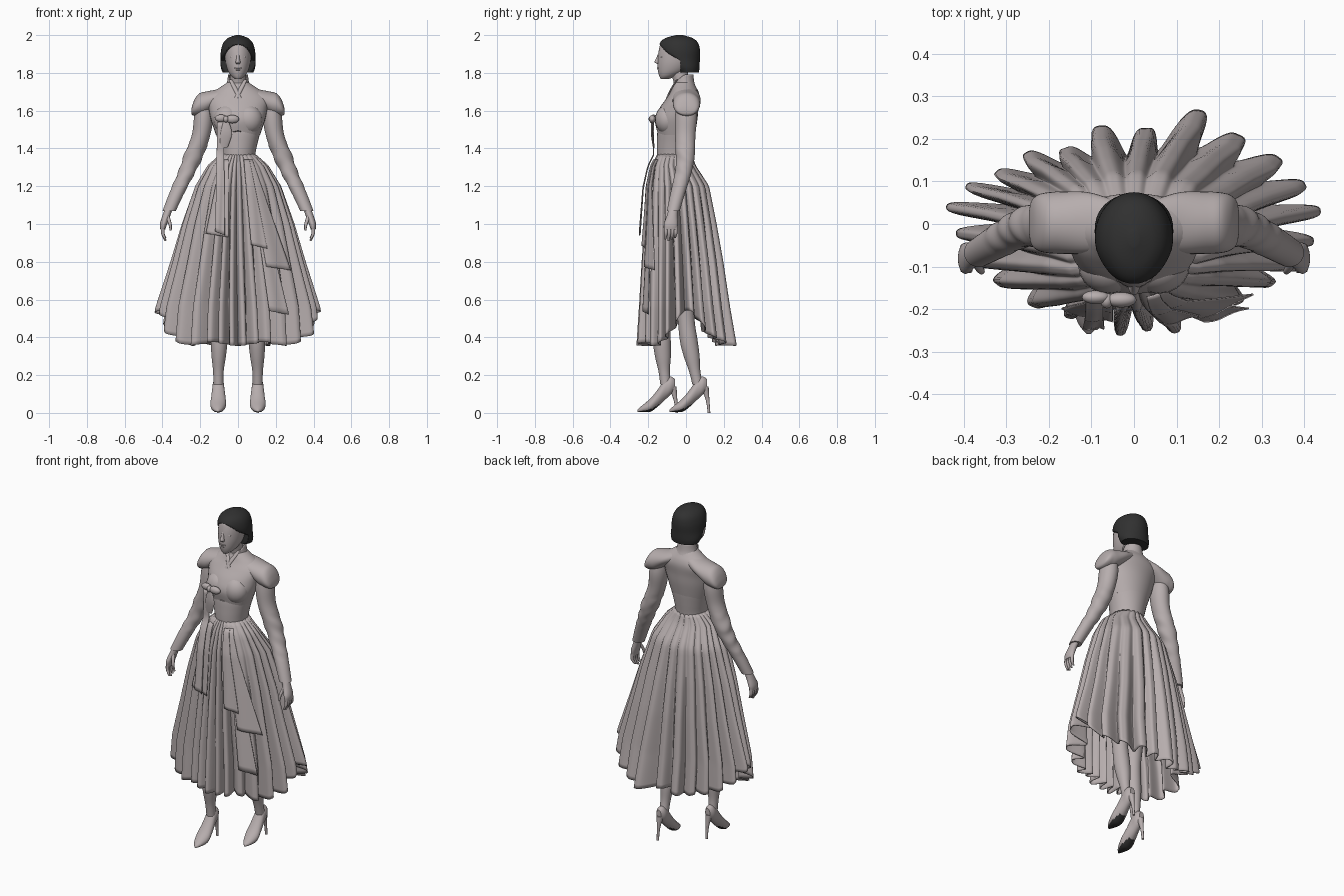
import bpy, bmesh
from math import sin, cos, pi, sqrt, radians, degrees
from mathutils import Vector

cube = bpy.data.objects.get("Cube")
if cube:
    bpy.data.objects.remove(cube, do_unlink=True)


def material(name, rgb):
    m = bpy.data.materials.new(name)
    m.use_nodes = True
    m.diffuse_color = (*rgb, 1)
    m.node_tree.nodes["Principled BSDF"].inputs["Base Color"].default_value = (*rgb, 1)
    return m


CLAY = material("warm grey", (0.47, 0.42, 0.42))
DARK = material("charcoal", (0.03, 0.03, 0.03))


def finish(name, bm, mat, thick=0):
    bmesh.ops.recalc_face_normals(bm, faces=bm.faces)
    me = bpy.data.meshes.new(name)
    bm.to_mesh(me)
    bm.free()
    me.materials.append(mat)
    ob = bpy.data.objects.new(name, me)
    bpy.context.collection.objects.link(ob)
    bpy.ops.object.select_all(action="DESELECT")
    ob.select_set(True)
    bpy.context.view_layer.objects.active = ob
    bpy.ops.object.shade_smooth_by_angle(angle=radians(50))
    if thick:
        s = ob.modifiers.new("thickness", "SOLIDIFY")
        s.thickness, s.offset = thick, 0
    return ob


def smooth_rows(rows, steps):
    """Catmull-Rom interpolation of ring parameters."""
    out = []
    for i in range(len(rows) - 1):
        a, b, c, d = (rows[max(0, min(len(rows) - 1, i + k))] for k in (-1, 0, 1, 2))
        for s in range(steps):
            t = s / steps
            out.append([0.5 * (2 * q + (r - p) * t + (2 * p - 5 * q + 4 * r - u) * t * t
                               + (3 * q - p - 3 * r + u) * t ** 3) for p, q, r, u in zip(a, b, c, d)])
    return out + [rows[-1]]


def skin(name, rings, mat, cap=True, thick=0):
    """Join closed rings of points into a surface."""
    bm = bmesh.new()
    rows = [[bm.verts.new(p) for p in ring] for ring in rings]
    n = len(rows[0])
    for lo, hi in zip(rows, rows[1:]):
        for j in range(n):
            bm.faces.new((lo[j], lo[(j + 1) % n], hi[(j + 1) % n], hi[j]))
    if cap:
        bm.faces.new(rows[0])
        bm.faces.new(rows[-1])
    return finish(name, bm, mat, thick)


ORDER = {"x": (2, 0, 1), "y": (0, 2, 1), "z": (0, 1, 2)}


def loft(name, rows, mat=CLAY, side=1, axis="z", fn=None, seg=32, steps=5, cap=True, thick=0):
    """Ellipse rings along an axis: (position, centre, centre, radius, radius)."""
    rings = []
    for h, c1, c2, r1, r2 in smooth_rows(rows, steps):
        ring = []
        for j in range(seg):
            t = 2 * pi * j / seg
            uvh = (c1 + r1 * cos(t), c2 + r2 * sin(t), h)
            p = Vector([uvh[i] for i in ORDER[axis]])
            if fn:
                p = fn(p)
            p.x *= side
            ring.append(p)
        rings.append(ring)
    return skin(name, rings, mat, cap, thick)


def ball(name, pos, scale, mat=CLAY):
    bm = bmesh.new()
    bmesh.ops.create_uvsphere(bm, u_segments=20, v_segments=12, radius=1)
    for v in bm.verts:
        v.co = Vector(a * b + c for a, b, c in zip(v.co, scale, pos))
    return finish(name, bm, mat)


# Skirt envelope: height, half width, front, back
ENVELOPE = [(1.37, .09, -.150, .03), (1.31, .16, -.18, .05), (1.2, .228, -.205, .125), (1.0, .30, -.22, .165),
            (.8, .36, -.235, .2), (.56, .438, -.25, .235), (.34, .475, -.265, .272)]
# Pleat ridges: direction in degrees, reach in percent of the envelope
PLEATS = [(9, 100), (23, 96), (39, 94), (56, 94), (72, 104), (86, 84), (101, 87), (118, 74), (130, 83), (146, 84),
          (157, 94), (169, 101), (184, 94), (202, 91), (218, 87), (236, 89), (249, 90), (258, 96), (266, 99),
          (274, 95), (282, 99), (293, 88), (306, 88), (322, 88), (335, 95), (351, 95), (369, 100)]


def envelope(z):
    z = max(.34, min(1.37, z))
    for p, q in zip(ENVELOPE, ENVELOPE[1:]):
        if z >= q[0]:
            t = (p[0] - z) / (p[0] - q[0])
            return [a + (b - a) * t for a, b in zip(p[1:], q[1:])]


def pleat(deg):
    """Ridge reach and fold amount in one direction."""
    if deg < PLEATS[0][0]:
        deg += 360
    for (d0, r0), (d1, r1) in zip(PLEATS, PLEATS[1:]):
        if d0 <= deg <= d1:
            u = (deg - d0) / (d1 - d0)
            reach = r0 + (r1 - r0) * u * u * (3 - 2 * u)
            return reach / 100, (.5 - .5 * cos(2 * pi * u)) ** 1.9


# Pleated skirt: hem rises at the sides, more gradually towards the back
rings, N, H = [], 520, 44
for i in range(H + 1):
    k, ring = i / H, []
    for j in range(N):
        t = 2 * pi * j / N
        c, s = cos(t), sin(t)
        hem = .365 + .175 * c ** (6 if s > 0 else 14) + .01 * sin(9 * t)
        z = 1.37 + (hem - 1.37) * k
        a, front, back = envelope(z)
        reach, fold = pleat((degrees(t) + 3 * (1 - k) * sin(3 * t)) % 360)
        depth = (.04 + .21 * k) * (1 + .25 * sin(4 * t + 2))
        f = (1 - depth * fold) * (1 + (reach - 1) * k)
        cy = (front + back) / 2
        ring.append((a * f * c, cy + (back - front) / 2 * f * s, z))
    rings.append(ring)
skin("pleated_skirt", rings, CLAY, cap=False, thick=.004)


def panel(name, top, bottom, z0, z1, off, flat=False):
    """Cloth strip hanging over the skirt front."""
    bm, nx, nz = bmesh.new(), 10, 24
    grid = []
    for i in range(nz + 1):
        k, row = i / nz, []
        for j in range(nx + 1):
            s = j / nx
            x0, x1 = (p + (q - p) * k for p, q in zip(top, bottom))
            x, z = x0 + (x1 - x0) * s, z0 + (z1 - z0) * k
            a, front, back = envelope(z)
            cy = (front + back) / 2
            y = front if flat else cy - (cy - front) * sqrt(max(0, 1 - (x / a) ** 2))
            row.append(bm.verts.new((x, y - off + .003 * k * sin(7 * s + 3 * k), z - .02 * k * s)))
        grid.append(row)
    for r, q in zip(grid, grid[1:]):
        for j in range(nx):
            bm.faces.new((r[j], r[j + 1], q[j + 1], q[j]))
    return finish(name, bm, CLAY, .004)


panel("sash_tail_long", (-.11, -.075), (-.12, -.07), 1.54, .96, .022, True)
panel("sash_tail_wide", (-.09, -.05), (-.17, -.05), 1.34, .95, .006)
panel("front_panel_inner", (.03, .06), (.07, .155), 1.34, .89, .010)
panel("front_panel_middle", (.05, .075), (.15, .28), 1.34, .775, .004)
panel("front_panel_outer", (.06, .08), (.165, .27), 1.3, .54, -.004)

# Bodice, short jacket and collar
loft("bodice", [(1.32, 0, -.06, .092, .09), (1.37, 0, -.06, .092, .094), (1.43, 0, -.056, .104, .098),
                (1.5, 0, -.05, .122, .1), (1.56, 0, -.04, .13, .09)])


def jacket_edge(p):
    if p.z < 1.55 and p.y < 0:
        p.z += .025 * max(0, 1 - abs(p.x) / .1) * (1.55 - p.z) / .08
    return p


loft("jacket", [(1.47, 0, -.054, .116, .1), (1.55, 0, -.052, .143, .112), (1.61, 0, -.038, .155, .104),
                (1.665, 0, -.016, .165, .088), (1.7, 0, -.008, .13, .074), (1.73, 0, -.010, .085, .06),
                (1.755, 0, -.012, .05, .048)], fn=jacket_edge)


def collar_dip(p):
    p.z -= .05 * max(0, (-p.y - .01) / .06)
    return p


loft("collar", [(1.71, 0, -.01, .078, .066), (1.745, 0, -.012, .057, .054), (1.79, 0, -.014, .05, .05)],
     fn=collar_dip, cap=False, thick=.006)
for s, side in ((1, "left"), (-1, "right")):
    ball(side + "_bust", (s * .057, -.098, 1.552), (.074, .066, .078))
    loft(side + "_lapel", [(1.665, -.01, -.1, .01, .006), (1.71, .012, -.08, .012, .006),
                           (1.765, .04, -.047, .01, .006)], side=s, seg=12)

# Bow at the chest
ball("bow_loop_inner", (-.03, -.178, 1.555), (.036, .018, .022))
ball("bow_loop_outer", (-.09, -.172, 1.56), (.032, .016, .02))
ball("bow_knot", (-.064, -.18, 1.555), (.015, .018, .018))
loft("bow_short_tail", [(1.405, -.075, -.17, .02, .005), (1.48, -.062, -.18, .03, .006),
                        (1.55, -.064, -.178, .012, .006)], seg=16)


def sleeve_wrinkle(p):
    if 1.2 < p.z < 1.42:
        p.x += .0025 * sin(75 * p.z + 50 * p.y)
    return p


def flat_sole(p):
    p.z = max(p.z, .004)
    return p


# Arms, hands, legs and shoes
for s, side in ((1, "left"), (-1, "right")):
    loft(side + "_sleeve", [(1.67, .18, 0, .035, .045), (1.57, .182, 0, .05, .058), (1.47, .196, -.004, .049, .054),
                            (1.36, .236, -.004, .052, .05), (1.31, .256, -.008, .048, .046),
                            (1.25, .283, -.02, .044, .043), (1.15, .33, -.047, .039, .038),
                            (1.07, .364, -.067, .035, .034)], side=s, fn=sleeve_wrinkle, steps=8)
    loft(side + "_shoulder_yoke", [(.05, 0, 1.695, .058, .037), (.11, .003, 1.67, .072, .043),
                                   (.17, .003, 1.642, .073, .059), (.205, .003, 1.632, .071, .059),
                                   (.228, .003, 1.618, .064, .046), (.242, .003, 1.603, .048, .026),
                                   (.247, .003, 1.596, .02, .01)], side=s, axis="x")
    loft(side + "_palm", [(1.09, .362, -.066, .02, .024), (1.045, .379, -.073, .021, .028),
                          (1.0, .394, -.08, .019, .037), (.97, .398, -.081, .013, .034)], side=s, seg=16)
    for i in range(4):
        y, tip = -.106 + .017 * i, .91 + .008 * abs(i - 1)
        loft(f"{side}_finger_{i + 1}", [(tip, .384, y - .004, .005, .005), (.95, .398, y, .0095, .0095),
                                        (.99, .396, y, .01, .01)], side=s, seg=10)
    loft(side + "_thumb", [(.965, .356, -.112, .005, .005), (1.0, .36, -.108, .009, .009),
                           (1.045, .374, -.086, .011, .011)], side=s, seg=10)
    back = 0 if s > 0 else .17
    leg = [(.15, .104, .062, .026, .028), (.22, .104, .046, .028, .03), (.3, .102, .03, .038, .042),
           (.38, .1, .015, .044, .047), (.5, .1, .0, .043, .045), (.65, .095, -.01, .055, .058), (.95, .08, -.03, .07, .07)]
    loft(side + "_leg", [(z, x, y - back * (1 - .7 * (z - .15)), a, b) for z, x, y, a, b in leg], side=s)
    shoe = [(-.088, .106, .010, .005, .006), (-.065, .106, .02, .024, .017), (-.02, .105, .04, .041, .035),
            (.02, .104, .078, .038, .045), (.06, .104, .125, .032, .055), (.09, .104, .145, .029, .047),
            (.112, .104, .15, .016, .028)]
    ob = loft(side + "_shoe", [(y - back, x, z, a, b) for y, x, z, a, b in shoe], side=s, axis="y", fn=flat_sole)
    ob.data.materials.append(DARK)
    for f in ob.data.polygons:
        if f.normal.z < -.6 and f.center.y + back < .03:
            f.material_index = 1
    loft(side + "_heel", [(0, .104, .122 - back, .007, .007), (.07, .104, .114 - back, .009, .010),
                          (.14, .104, .098 - back, .02, .022)], side=s, seg=16)

# Neck, head and face
loft("neck", [(1.68, 0, -.02, .065, .055), (1.74, 0, -.02, .045, .044), (1.8, 0, -.035, .041, .045),
              (1.84, 0, -.04, .04, .045)])
loft("head", [(1.768, 0, -.112, .016, .022), (1.785, 0, -.095, .037, .047), (1.815, 0, -.072, .055, .077),
              (1.86, 0, -.058, .067, .092), (1.92, 0, -.05, .07, .094), (1.96, 0, -.045, .06, .085),
              (1.985, 0, -.045, .03, .04)])
loft("nose", [(1.848, 0, -.146, .011, .008), (1.858, 0, -.149, .013, .018), (1.88, 0, -.143, .009, .014),
              (1.915, 0, -.132, .008, .01)], seg=16)
ball("upper_lip", (0, -.143, 1.826), (.021, .010, .005))
ball("lower_lip", (0, -.140, 1.817), (.018, .011, .006))
for s, side in ((1, "left"), (-1, "right")):
    ball(side + "_eyelid", (s * .028, -.128, 1.884), (.015, .01, .007))


# Bobbed hair swept back from an arched hairline, narrower towards the forehead
def hairline(p):
    arch = .022 * max(0, 1 - (p.x / .07) ** 2)
    k = max(0, min(1, (p.z - arch - 1.865) / .07))
    p.x *= 1 - 1.2 * max(0, -.06 - p.y)
    p.y = max(p.y, -.03 - .12 * k)
    return p


loft("hair", [(1.803, 0, .008, .082, .06), (1.83, 0, -.005, .091, .077), (1.87, 0, -.025, .092, .098),
              (1.92, 0, -.035, .09, .109), (1.96, 0, -.037, .077, .1), (1.985, 0, -.037, .052, .07),
              (2.0, 0, -.035, .012, .018)], DARK, fn=hairline, seg=48, steps=8)
